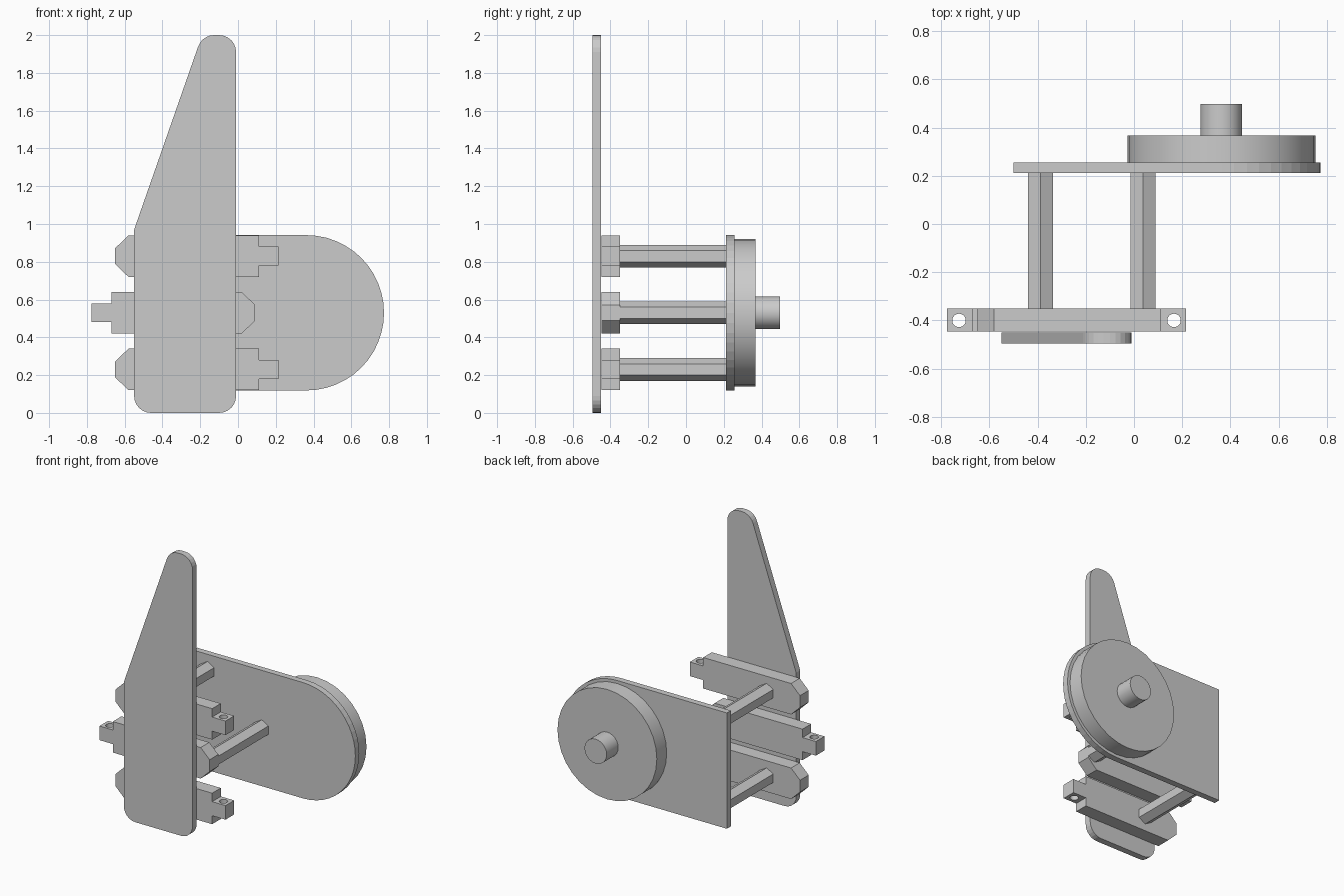
import bpy, bmesh
from math import pi, sin, cos, radians

if "Cube" in bpy.data.objects:
    bpy.data.objects.remove(bpy.data.objects["Cube"])


def prism(name, pts, y0, y1):
    """Extrude an (x, z) outline along y."""
    bm = bmesh.new()
    face = bm.faces.new([bm.verts.new((x, y0, z)) for x, z in pts])
    ext = bmesh.ops.extrude_face_region(bm, geom=[face])
    moved = [v for v in ext["geom"] if isinstance(v, bmesh.types.BMVert)]
    bmesh.ops.translate(bm, verts=moved, vec=(0, y1 - y0, 0))
    bmesh.ops.recalc_face_normals(bm, faces=bm.faces)
    mesh = bpy.data.meshes.new(name)
    bm.to_mesh(mesh)
    bm.free()
    ob = bpy.data.objects.new(name, mesh)
    bpy.context.collection.objects.link(ob)
    return ob


def arc(cx, cz, r, a0, a1, n):
    """Points on an arc, angles in degrees."""
    angles = [radians(a0 + (a1 - a0) * i / n) for i in range(n + 1)]
    return [(cx + r * cos(a), cz + r * sin(a)) for a in angles]


def polygon(cx, cz, r, n, turn=0.0):
    return [(cx + r * cos(2 * pi * i / n + turn),
             cz + r * sin(2 * pi * i / n + turn)) for i in range(n)]


# Tall front plate with rounded corners and a slanted left edge
R = 0.09
outline = (arc(-0.55 + R, R, R, 180, 270, 6)
           + arc(-0.01 - R, R, R, 270, 360, 6)
           + arc(-0.01 - R, 2 - R, R, 0, 90, 6)
           + arc(-0.126, 2 - R, R, 90, 160.5, 5)
           + [(-0.55, 0.97)])
prism("front_plate", outline, -0.495, -0.45)

# Back plate with a round end
AX, AZ = 0.362, 0.53
prism("back_plate",
      arc(AX, AZ, 0.411, -90, 90, 24) + [(-0.5, AZ + 0.411), (-0.5, AZ - 0.411)],
      0.212, 0.256)

# Wheel and its stub shaft
wheel = prism("wheel", polygon(AX, AZ, 0.39, 32), 0.256, 0.367)
shaft = prism("shaft", polygon(AX, AZ, 0.087, 24), 0.367, 0.497)


def crossbar(label, cz, flip):
    """Bar with a chamfered end, a drilled tab and a hexagonal rod."""
    mid = -0.28

    def fx(x):
        return 2 * mid - x if flip else x

    half = [(-0.65, 0.042), (-0.58, 0.11), (0.11, 0.11), (0.11, 0.05), (0.215, 0.05)]
    side = half + [(x, -z) for x, z in reversed(half)]
    bar = prism(label + "_crossbar", [(fx(x), cz + z) for x, z in side], -0.447, -0.35)

    # Vertical hole through the tab
    bpy.ops.mesh.primitive_cylinder_add(vertices=24, radius=0.028, depth=0.3,
                                        location=(fx(0.166), -0.4, cz))
    cutter = bpy.context.object
    cutter.name = label + "_hole_cutter"
    cutter.hide_render = True
    mod = bar.modifiers.new("hole", "BOOLEAN")
    mod.operation = "DIFFERENCE"
    mod.solver = "EXACT"
    mod.object = cutter
    bpy.context.view_layer.objects.active = bar
    bpy.ops.object.modifier_apply(modifier=mod.name)
    bpy.data.objects.remove(cutter)

    # Hexagonal spacer rod to the back plate
    prism(label + "_rod", polygon(0.038 if flip else -0.388, cz, 0.06, 6, pi / 6),
          -0.35, 0.212)


crossbar("upper", 0.83, False)
crossbar("middle", 0.53, True)
crossbar("lower", 0.23, False)

# Smooth shading on the turned parts
bpy.ops.object.select_all(action="DESELECT")
for ob in (wheel, shaft):
    ob.select_set(True)
bpy.context.view_layer.objects.active = wheel
bpy.ops.object.shade_smooth_by_angle(angle=radians(30))
